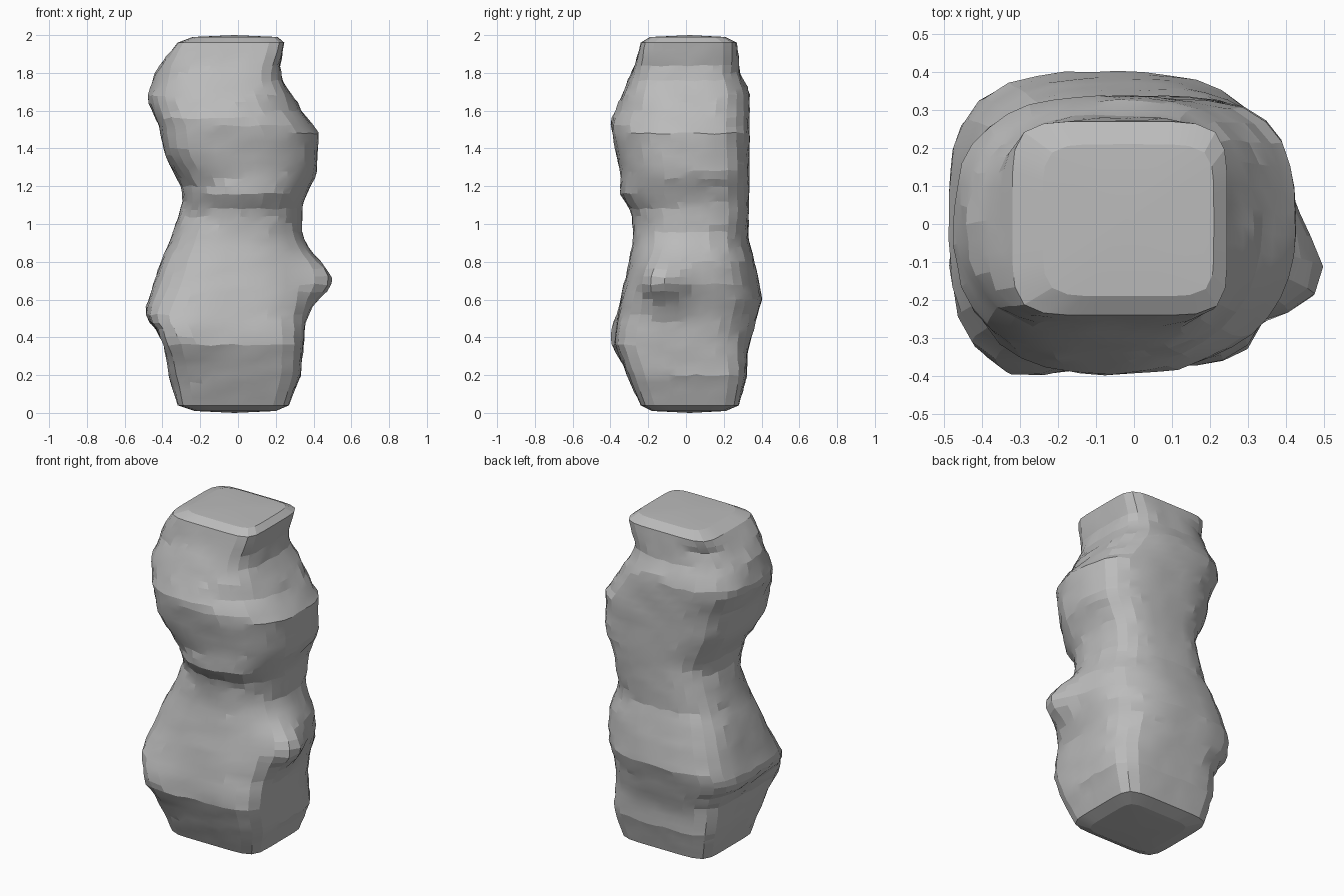
import bpy, bmesh, math, random
from mathutils import Vector

if "Cube" in bpy.data.objects:
    bpy.data.objects.remove(bpy.data.objects["Cube"])
random.seed(4)

# Side outlines as (height, offset) pairs
RIGHT = [(.01, -.23), (.04, -.32), (.2, -.365), (.36, -.39), (.44, -.43), (.5, -.485),
         (.56, -.485), (.8, -.41), (.93, -.35), (1.13, -.29), (1.2, -.3), (1.36, -.385),
         (1.52, -.42), (1.66, -.48), (1.8, -.44), (1.96, -.32), (1.99, -.24)]
LEFT = [(.01, .2), (.04, .27), (.2, .33), (.5, .36), (.68, .41), (.78, .41), (.95, .34),
        (1.1, .34), (1.2, .38), (1.26, .415), (1.48, .425), (1.6, .34), (1.75, .24),
        (1.83, .22), (1.96, .245), (1.99, .21)]
FRONT = [(.01, -.18), (.04, -.24), (.2, -.31), (.36, -.375), (.44, -.37), (.6, -.345),
         (.9, -.28), (1.06, -.285), (1.16, -.35), (1.25, -.345), (1.54, -.4),
         (1.75, -.31), (1.85, -.265), (1.96, -.24), (1.99, -.19)]
BACK = [(.01, .21), (.04, .28), (.2, .32), (.32, .325), (.6, .4), (.75, .375), (.92, .33),
        (1.4, .335), (1.7, .335), (1.8, .285), (1.96, .27), (1.99, .21)]

# Corner sharpness as (height, exponent), keyed by (is left, is back)
CORNERS = {
    (False, False): [(0, 7), (.3, 4.5), (.5, 4), (.8, 2.8), (1.05, 2), (1.2, 2.3),
                     (1.4, 3.6), (1.6, 2.7), (1.8, 2.5), (1.96, 6)],
    (True, False): [(0, 7), (.5, 4), (.7, 2.6), (1.1, 2.2), (1.6, 2.1), (1.8, 4), (1.9, 7)],
    (True, True): [(0, 7), (.4, 3.2), (.7, 2.3), (.9, 2.4), (1.1, 3.5), (1.75, 3.2), (1.96, 6)],
    (False, True): [(0, 7), (.5, 3.6), (1.2, 2.9), (1.6, 2.8), (1.8, 2.2), (1.9, 2.4), (1.96, 6)],
}

# Local lumps: centre, reach, push
LUMPS = [(Vector((.42, -.12, .7)), .12, .115),
         (Vector((-.32, -.35, .41)), .13, .055)]


def sample(profile, z):
    for (z0, v0), (z1, v1) in zip(profile, profile[1:]):
        if z <= z1:
            t = max(0, (z - z0) / (z1 - z0))
            return v0 + (v1 - v0) * t
    return profile[-1][1]


def ring_point(angle, z):
    x0, x1, y0, y1 = (sample(p, z) for p in (RIGHT, LEFT, FRONT, BACK))
    c, s = math.cos(angle), math.sin(angle)
    a, b = (x1 - x0) / 2, (y1 - y0) / 2
    n = sample(CORNERS[c > 0, s > 0], z)
    r = (abs(c) ** n + abs(s) ** n) ** (-1 / n)
    p = Vector(((x0 + x1) / 2 + a * r * c, (y0 + y1) / 2 + b * r * s, z))
    out = Vector((c, s, 0))
    for centre, reach, push in LUMPS:
        p += out * push * math.exp(-((p - centre).length / reach) ** 2)
    if .1 < z < 1.9:
        p += out * random.uniform(-.004, .004)
        p.z += random.uniform(-.006, .006)
    return p


# Stone column lofted from rounded rings
SEGMENTS = 40
heights = [.01, .04] + [.08 + .04 * i for i in range(47)] + [1.96, 1.99]
bm = bmesh.new()
rings = [[bm.verts.new(ring_point(math.tau * i / SEGMENTS, z)) for i in range(SEGMENTS)]
         for z in heights]
for low, high in zip(rings, rings[1:]):
    for i in range(SEGMENTS):
        j = (i + 1) % SEGMENTS
        bm.faces.new((low[i], low[j], high[j], high[i]))

# Slightly domed ends
for ring, z in ((rings[0], 0), (rings[-1], 2)):
    tip = bm.verts.new((-.02, .02, z))
    for i in range(SEGMENTS):
        bm.faces.new((ring[i], ring[(i + 1) % SEGMENTS], tip))
bmesh.ops.recalc_face_normals(bm, faces=bm.faces)

mesh = bpy.data.meshes.new("stone_column")
bm.to_mesh(mesh)
bm.free()
column = bpy.data.objects.new("stone_column", mesh)
bpy.context.collection.objects.link(column)

# Plain grey stone
stone = bpy.data.materials.new("grey_stone")
stone.use_nodes = True
grey = (.5, .5, .5, 1)
stone.diffuse_color = grey
stone.node_tree.nodes["Principled BSDF"].inputs["Base Color"].default_value = grey
mesh.materials.append(stone)

bpy.context.view_layer.objects.active = column
column.select_set(True)
bpy.ops.object.shade_smooth_by_angle(angle=math.radians(12))
